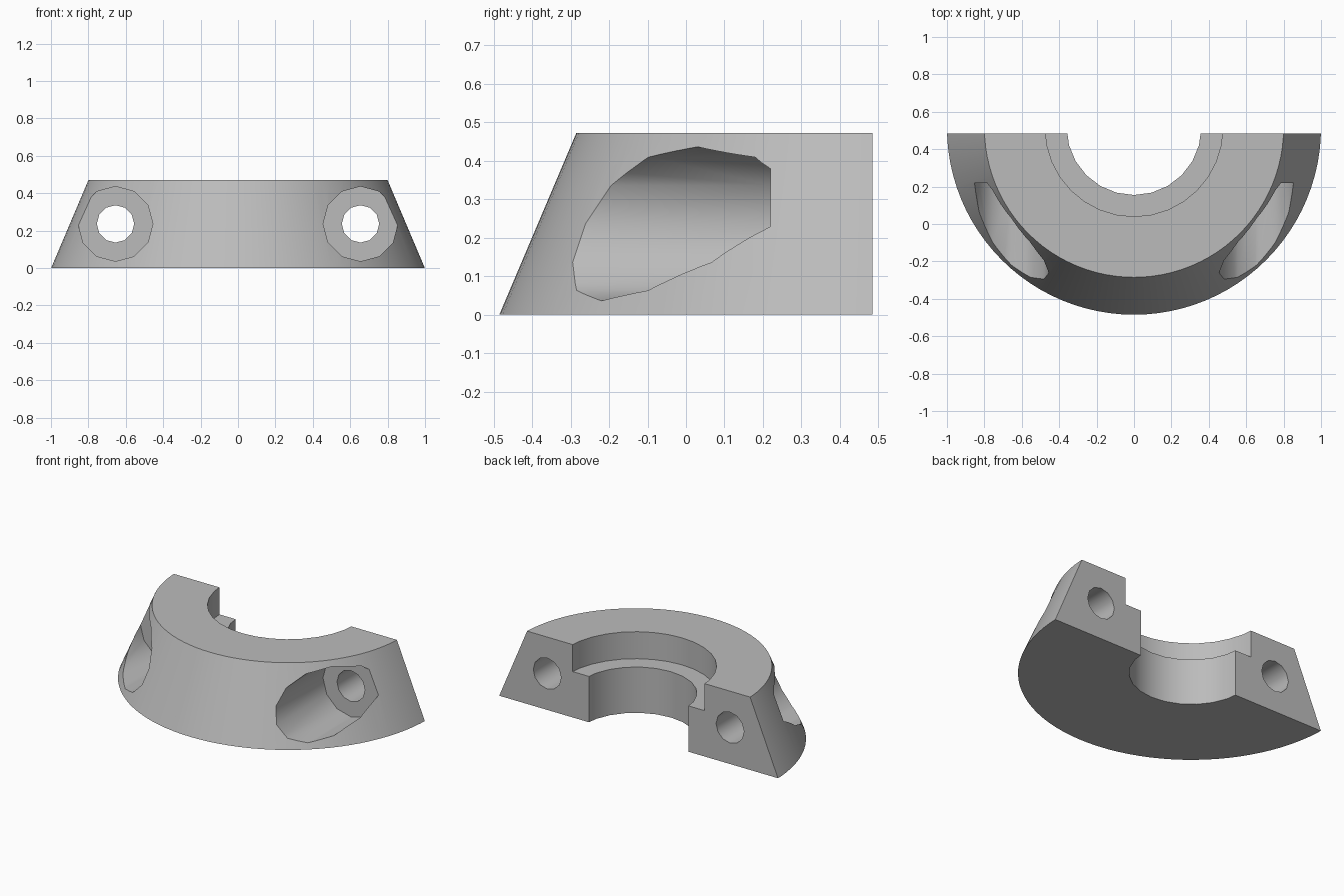
import bpy
from math import radians

if "Cube" in bpy.data.objects:
    bpy.data.objects.remove(bpy.data.objects["Cube"], do_unlink=True)

HEIGHT = 0.472
AXIS_Y = 0.515      # axis of the full ring, just behind the split face
SPLIT_Y = 0.485     # flat mating face
STEP_Z = 0.297      # ledge inside the bore
BOLT_X, BOLT_Z, SEAT_Y = 0.655, 0.236, 0.22

grey = bpy.data.materials.new("plain grey")
grey.use_nodes = True
colour = (0.5, 0.5, 0.5, 1)
grey.diffuse_color = colour
grey.node_tree.nodes["Principled BSDF"].inputs["Base Color"].default_value = colour


def cylinder(name, sides, radius, start, end, x=0, z=None):
    """Upright on the ring axis, or along y when z is given."""
    mid = (start + end) / 2
    upright = z is None
    bpy.ops.mesh.primitive_cylinder_add(
        vertices=sides, radius=radius, depth=end - start,
        location=(x, AXIS_Y, mid) if upright else (x, mid, z),
        rotation=(0 if upright else radians(90), 0, 0))
    bpy.context.object.name = name
    return bpy.context.object


# Tapered ring body
bpy.ops.mesh.primitive_cone_add(vertices=96, radius1=1, radius2=0.8, depth=HEIGHT,
                                location=(0, AXIS_Y, HEIGHT / 2))
collar = bpy.context.object
collar.name = "half_collar"
collar.data.materials.append(grey)

# Split plane, stepped bore and the two recessed bolt holes
bpy.ops.mesh.primitive_cube_add(size=3, location=(0, SPLIT_Y + 1.5, 0))
split = bpy.context.object
split.name = "split_cutter"
cutters = [split,
           cylinder("bore_cutter", 24, 0.36, -1, 1),
           cylinder("step_cutter", 32, 0.475, STEP_Z, 1)]
for side, x in (("left", BOLT_X), ("right", -BOLT_X)):
    cutters.append(cylinder(side + "_bolt_seat_cutter", 12, 0.2, -1, SEAT_Y, x, BOLT_Z))
    cutters.append(cylinder(side + "_bolt_hole_cutter", 12, 0.1, -1.1, 1, x, BOLT_Z))

bpy.ops.object.select_all(action="DESELECT")
collar.select_set(True)
bpy.context.view_layer.objects.active = collar
for cutter in cutters:
    cutter.hide_render = True
    cut = collar.modifiers.new(cutter.name, "BOOLEAN")
    cut.operation = "DIFFERENCE"
    cut.solver = "EXACT"
    cut.object = cutter
    bpy.ops.object.modifier_apply(modifier=cut.name)
    bpy.data.objects.remove(cutter, do_unlink=True)

# Rounded walls, crisp rims
bpy.ops.object.shade_smooth_by_angle(angle=radians(32))
